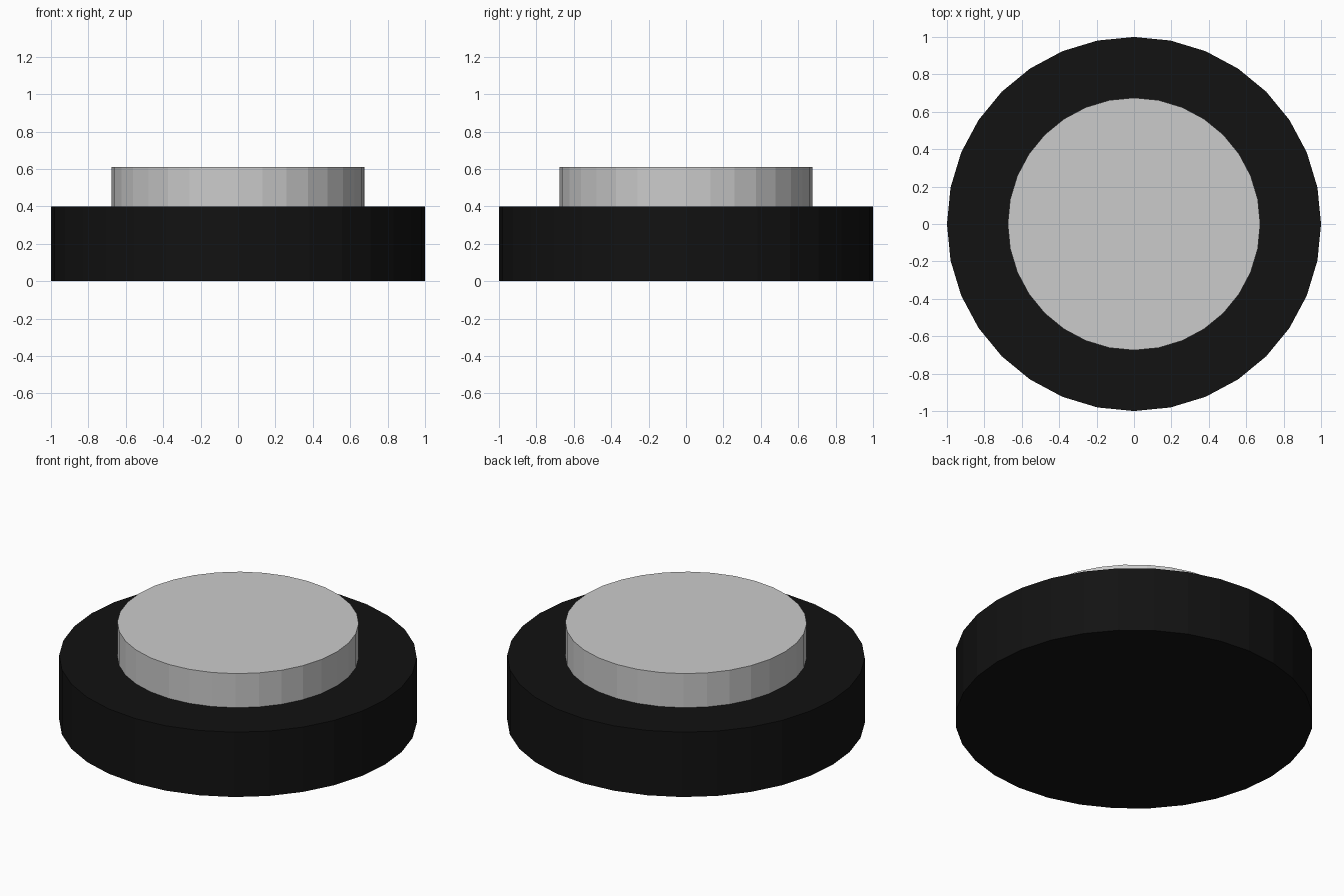
import bpy

if "Cube" in bpy.data.objects:
    bpy.data.objects.remove(bpy.data.objects["Cube"])

SIDES = 32


def disc(name, radius, bottom, top):
    bpy.ops.mesh.primitive_cylinder_add(
        vertices=SIDES, radius=radius, depth=top - bottom,
        location=(0, 0, (bottom + top) / 2))
    obj = bpy.context.object
    obj.name = name
    return obj


# Wide black base
base = disc("base", 1.0, 0.0, 0.40)
black = bpy.data.materials.new("black")
black.diffuse_color = (0.006, 0.006, 0.006, 1)
black.use_nodes = True
black.node_tree.nodes["Principled BSDF"].inputs["Base Color"].default_value = black.diffuse_color
base.data.materials.append(black)

# Raised grey button resting on the base
disc("button", 0.675, 0.40, 0.61)
